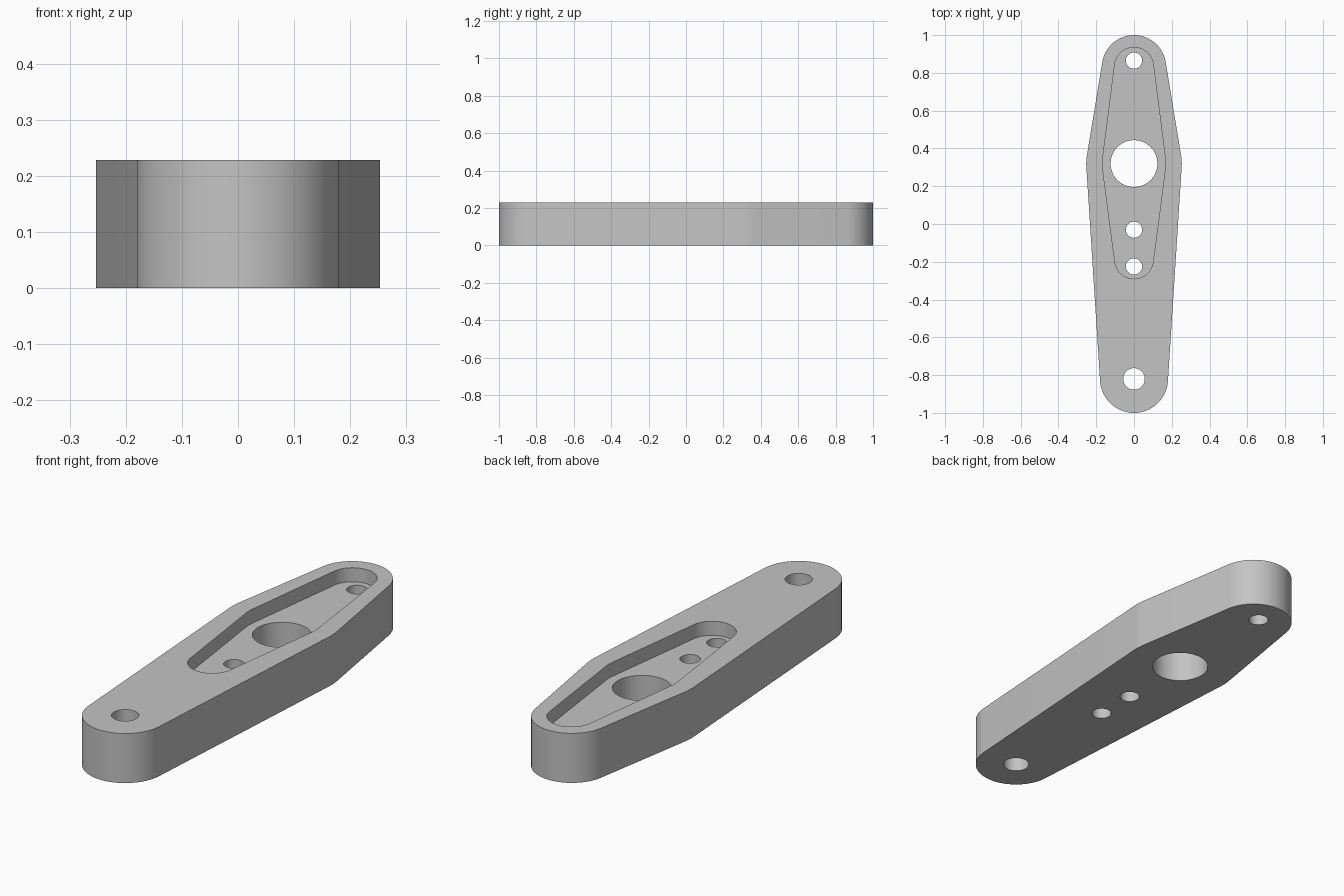
import bpy
import bmesh
from math import asin, sin, cos, pi

if "Cube" in bpy.data.objects:
    bpy.data.objects.remove(bpy.data.objects["Cube"])

HEIGHT = 0.228
FLOOR = 0.163  # recess floor level

grey = bpy.data.materials.new("light_grey")
grey.use_nodes = True
colour = (0.55, 0.55, 0.55, 1)
grey.diffuse_color = colour
grey.node_tree.nodes["Principled BSDF"].inputs["Base Color"].default_value = colour


def arc(cy, r, a0, a1, n):
    return [(r * cos(a0 + (a1 - a0) * i / n), cy + r * sin(a0 + (a1 - a0) * i / n))
            for i in range(n + 1)]


def wrapped_outline(low, mid, high):
    """Outline of a belt pulled round three circles (y, radius) on the centre line."""
    up = asin((mid[1] - high[1]) / (high[0] - mid[0]))
    down = asin((mid[1] - low[1]) / (mid[0] - low[0]))
    right = arc(*mid, -down, up, 4)
    left = [(-x, y) for x, y in reversed(right)]
    return (right + arc(*high, up, pi - up, 32) + left
            + arc(*low, pi + down, 2 * pi - down, 32))


def prism(name, outline, z0, z1):
    bm = bmesh.new()
    base = bm.faces.new([bm.verts.new((x, y, z0)) for x, y in outline])
    top = bmesh.ops.extrude_face_region(bm, geom=[base])["geom"]
    bmesh.ops.translate(bm, vec=(0, 0, z1 - z0),
                        verts=[v for v in top if isinstance(v, bmesh.types.BMVert)])
    bmesh.ops.recalc_face_normals(bm, faces=bm.faces)
    mesh = bpy.data.meshes.new(name)
    bm.to_mesh(mesh)
    bm.free()
    mesh.materials.append(grey)
    obj = bpy.data.objects.new(name, mesh)
    bpy.context.collection.objects.link(obj)
    return obj


# Solid arm with rounded ends
body = prism("link_arm", wrapped_outline((-0.82, 0.18), (0.32, 0.253), (0.83, 0.17)), 0, HEIGHT)

# Recess in the top, then the through holes
cutters = [prism("recess_cutter",
                 wrapped_outline((-0.188, 0.102), (0.32, 0.168), (0.832, 0.103)),
                 FLOOR, HEIGHT + 0.1)]
for y, r in [(0.865, 0.043), (0.32, 0.124), (-0.03, 0.043), (-0.225, 0.043), (-0.82, 0.057)]:
    cutters.append(prism("hole_cutter", arc(y, r, 0, 2 * pi, 48)[:-1], -0.1, HEIGHT + 0.1))

bpy.ops.object.select_all(action="DESELECT")
bpy.context.view_layer.objects.active = body
body.select_set(True)
for cutter in cutters:
    mod = body.modifiers.new("cut", "BOOLEAN")
    mod.operation = "DIFFERENCE"
    mod.solver = "EXACT"
    mod.object = cutter
    bpy.ops.object.modifier_apply(modifier=mod.name)
    bpy.data.objects.remove(cutter)

bpy.ops.object.shade_smooth_by_angle(angle=pi / 6)
